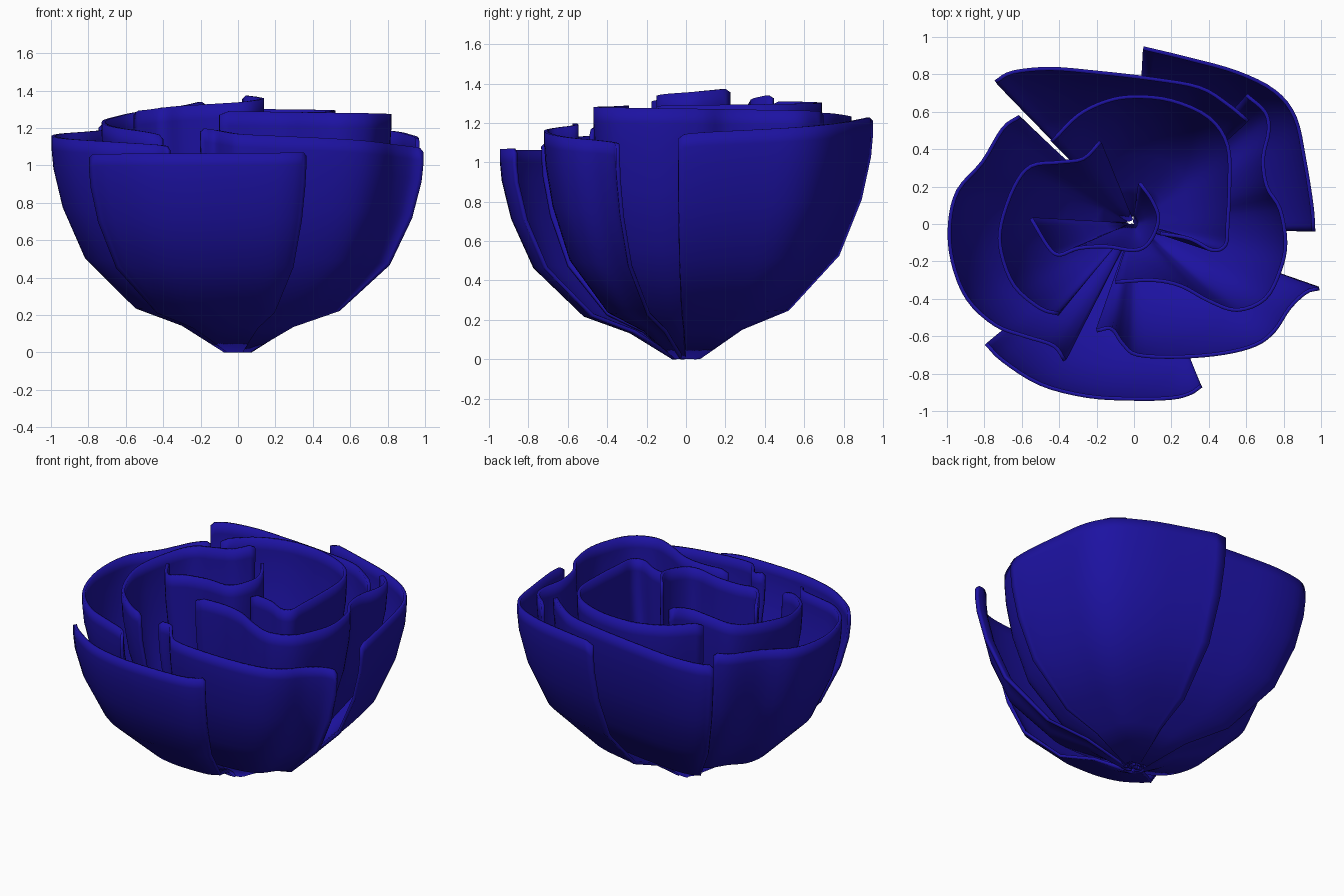
import bpy
from mathutils import Vector

if "Cube" in bpy.data.objects:
    bpy.data.objects.remove(bpy.data.objects["Cube"])

mat = bpy.data.materials.new("blue_petal")
mat.diffuse_color = (0.012, 0.006, 0.36, 1)
mat.use_nodes = True
mat.node_tree.nodes["Principled BSDF"].inputs["Base Color"].default_value = mat.diffuse_color

# shared bowl profile: (fraction of rim radius, fraction of rim height)
PROFILE = [(0.07, 0.0), (0.3, 0.125), (0.55, 0.205), (0.82, 0.435), (0.94, 0.67),
           (0.99, 0.85), (1.0, 0.94), (1.0, 1.0)]


def smooth_path(pts, steps=4):
    """Catmull-Rom curve through the 2D rim points."""
    p = [Vector(q) for q in pts]
    p = [2 * p[0] - p[1]] + p + [2 * p[-1] - p[-2]]
    out = []
    for i in range(1, len(p) - 2):
        a, b, c, d = p[i - 1:i + 3]
        for s in range(steps):
            t = s / steps
            out.append(0.5 * (2 * b + (c - a) * t + (2 * a - 5 * b + 4 * c - d) * t * t
                              + (3 * b - a - 3 * c + d) * t ** 3))
    out.append(p[-2])
    return out


def petal(name, z0, z1, rim):
    """Loft a curved rim, with height running z0 to z1, down to the flower base."""
    path = smooth_path(rim)
    n = len(path)
    verts, faces = [], []
    for fr, fz in PROFILE:
        for i, q in enumerate(path):
            h = z0 + (z1 - z0) * i / (n - 1)
            if i in (0, n - 1):
                h -= 0.02          # softened corners
            verts.append((q.x * fr, q.y * fr, 0.008 + (h - 0.008) * fz))
    for r in range(len(PROFILE) - 1):
        for i in range(n - 1):
            a = r * n + i
            faces.append((a, a + 1, a + n + 1, a + n))
    me = bpy.data.meshes.new(name)
    me.from_pydata(verts, [], faces)
    me.materials.append(mat)
    ob = bpy.data.objects.new(name, me)
    bpy.context.collection.objects.link(ob)
    sol = ob.modifiers.new("thickness", "SOLIDIFY")
    sol.thickness = 0.02
    sol.offset = 0
    bpy.ops.object.select_all(action='DESELECT')
    ob.select_set(True)
    bpy.context.view_layer.objects.active = ob
    bpy.ops.object.shade_smooth_by_angle(angle=0.7)
    return ob


# outer petals
petal("outer_petal_front", 1.06, 1.07,
      [(-.79, -.64), (-.7, -.73), (-.5, -.855), (-.25, -.92), (0, -.935),
       (.2, -.93), (.3, -.905), (.36, -.865)])
petal("outer_petal_left", 1.20, 1.10,
      [(-.61, .575), (-.7, .51), (-.81, .33), (-.94, .18), (-.985, 0), (-.97, -.2),
       (-.89, -.4), (-.74, -.54), (-.58, -.6), (-.43, -.65), (-.37, -.73)])
petal("outer_petal_right", 1.09, 1.20,
      [(.99, -.345), (.92, -.365), (.83, -.45), (.75, -.57), (.65, -.645), (.48, -.69),
       (.25, -.71), (.02, -.7), (-.06, -.64), (-.12, -.56), (-.2, -.57)])
petal("outer_petal_back_right", 1.23, 1.14,
      [(.05, .94), (.3, .88), (.55, .81), (.75, .71), (.86, .57), (.91, .35),
       (.95, .1), (.96, -.04)])
petal("outer_petal_back_left", 1.22, 1.26,
      [(-.74, .76), (-.65, .81), (-.45, .83), (-.2, .81), (.1, .775), (.35, .73),
       (.5, .64), (.61, .55)])

# inner petals
petal("inner_petal_right", 1.26, 1.29,
      [(.6, .69), (.7, .6), (.72, .5), (.69, .35), (.71, .2), (.78, .08), (.81, -.1),
       (.78, -.25), (.7, -.4), (.55, -.46), (.4, -.41), (.25, -.33), (.1, -.3), (-.1, -.31)])
petal("inner_petal_back", 1.31, 1.28,
      [(-.44, .44), (-.3, .58), (-.15, .655), (0, .68), (.2, .66), (.4, .57), (.5, .42),
       (.51, .2), (.5, 0), (.49, -.11), (.42, -.14), (.3, -.08), (.14, -.05)])
petal("inner_petal_left", 1.345, 1.16,
      [(-.18, .44), (-.27, .35), (-.4, .33), (-.55, .31), (-.64, .2), (-.71, 0),
       (-.71, -.15), (-.64, -.33), (-.5, -.45), (-.4, -.48)])

# tightly curled heart
petal("centre_petal", 1.375, 1.29,
      [(.03, .22), (.1, .12), (.13, .02), (.08, -.1), (0, -.14), (-.15, -.12),
       (-.3, -.13), (-.4, -.165), (-.46, -.12), (-.55, .03)])
